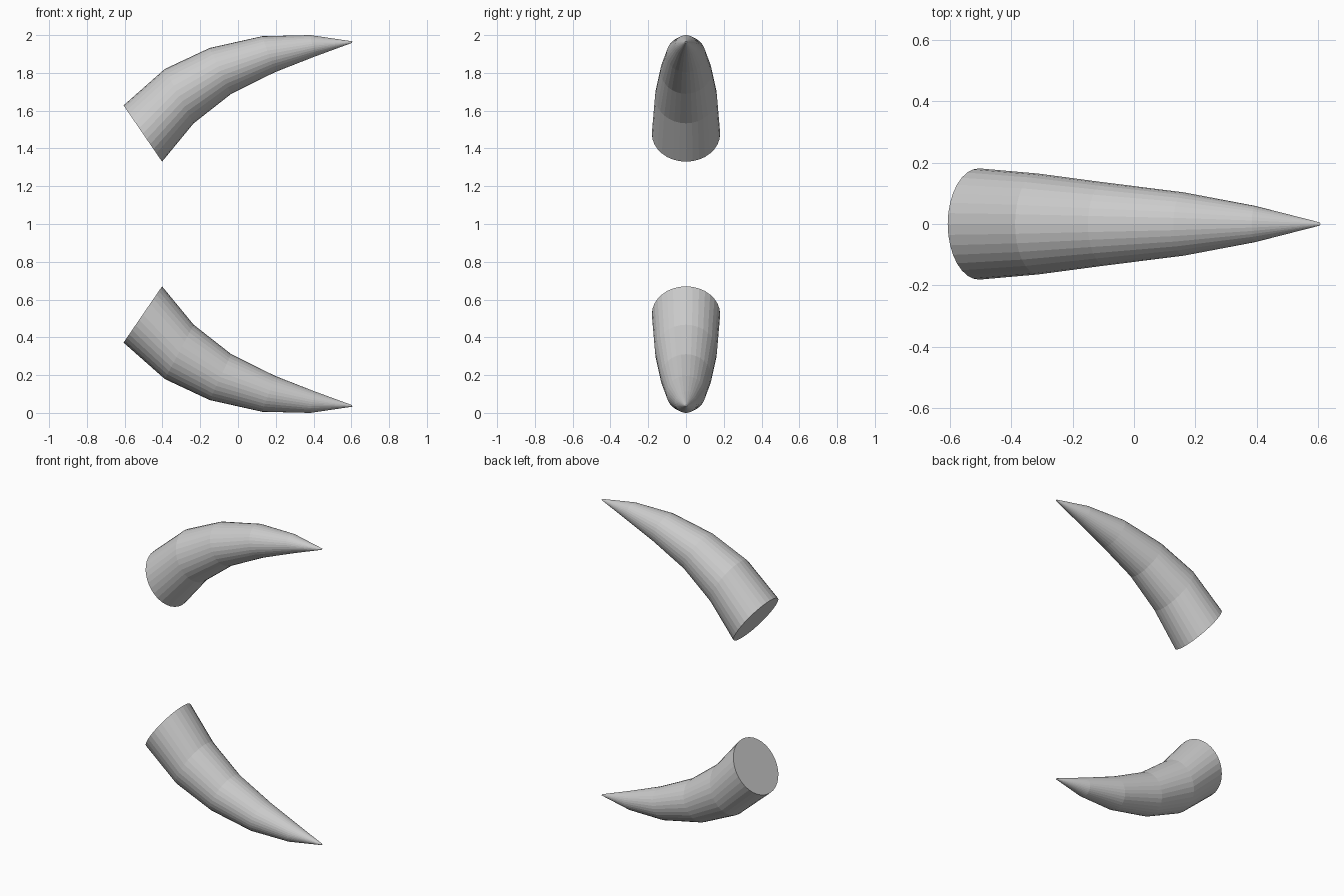
import bpy
import bmesh
import math
from mathutils import Vector

if "Cube" in bpy.data.objects:
    bpy.data.objects.remove(bpy.data.objects["Cube"])

SIDES = 32

# Horn sections: outer edge (x, z), inner edge (x, z), half width in y
SECTIONS = [
    ((-0.606, 1.628), (-0.402, 1.330), 0.181),
    ((-0.387, 1.821), (-0.235, 1.533), 0.164),
    ((-0.150, 1.932), (-0.036, 1.689), 0.135),
    ((0.128, 1.994), (0.196, 1.804), 0.103),
    ((0.383, 2.000), (0.405, 1.886), 0.059),
    ((0.606, 1.967), (0.604, 1.959), 0.005),
]


def make_horn(name, flip):
    """Loft tilted rings along the horn; flip mirrors it about z = 1."""
    bm = bmesh.new()
    rings = []
    for outer, inner, width in SECTIONS:
        o = Vector((outer[0], 0, outer[1]))
        i = Vector((inner[0], 0, inner[1]))
        if flip:
            o.z, i.z = 2 - o.z, 2 - i.z
        mid, arm = (o + i) / 2, (o - i) / 2
        ring = []
        for k in range(SIDES):
            a = 2 * math.pi * k / SIDES
            ring.append(bm.verts.new(
                mid + arm * math.cos(a) + Vector((0, width * math.sin(a), 0))))
        rings.append(ring)

    # Side walls
    for r0, r1 in zip(rings, rings[1:]):
        for k in range(SIDES):
            n = (k + 1) % SIDES
            bm.faces.new((r0[k], r0[n], r1[n], r1[k]))
    # Flat base and tiny blunt tip
    bm.faces.new(rings[0])
    bm.faces.new(rings[-1])
    bmesh.ops.recalc_face_normals(bm, faces=bm.faces)

    mesh = bpy.data.meshes.new(name)
    bm.to_mesh(mesh)
    bm.free()
    obj = bpy.data.objects.new(name, mesh)
    bpy.context.collection.objects.link(obj)
    return obj


make_horn("upper_horn", False)
make_horn("lower_horn", True)
